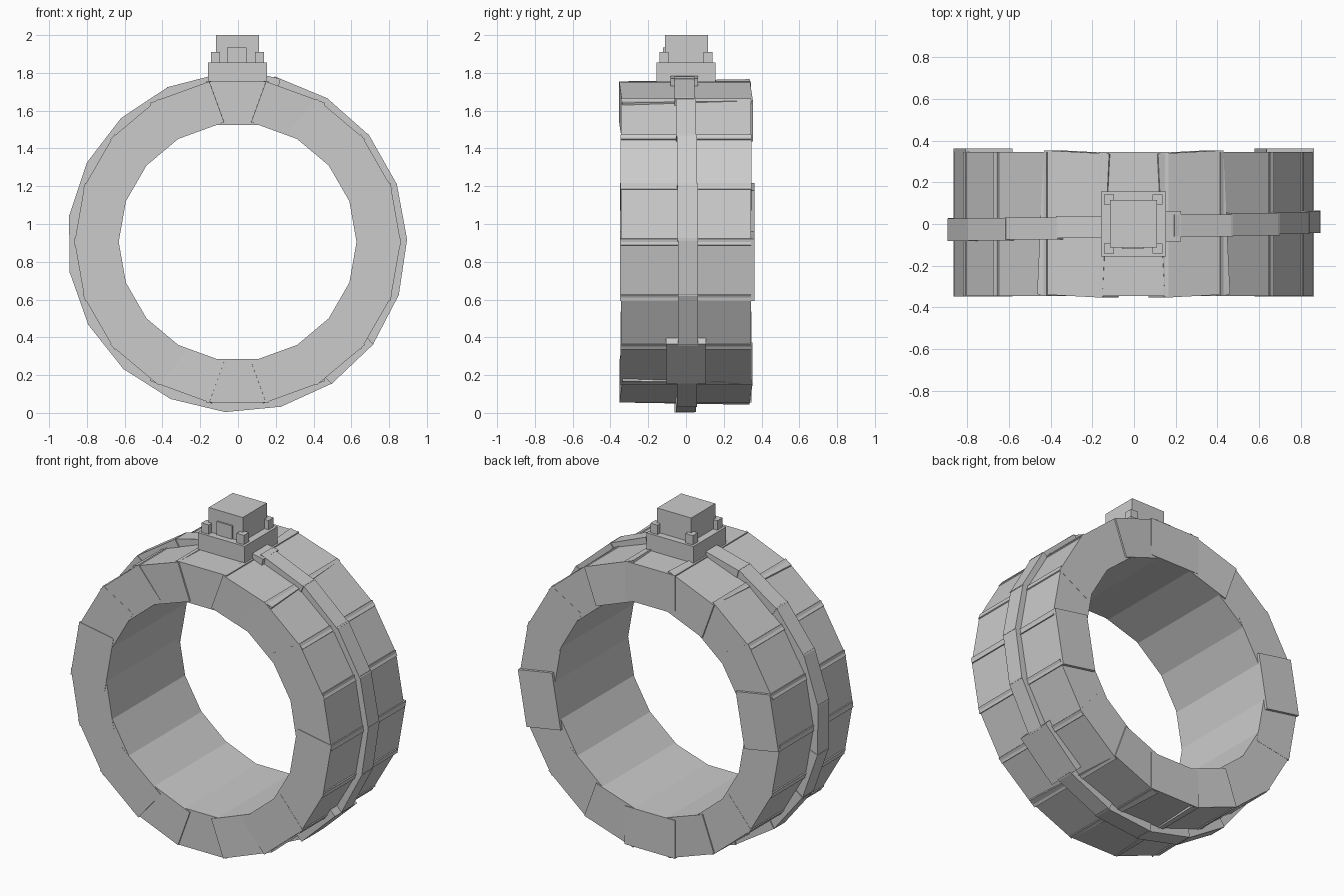
import bpy, bmesh, math
from mathutils import Matrix

if "Cube" in bpy.data.objects:
    bpy.data.objects.remove(bpy.data.objects["Cube"])

grey = bpy.data.materials.new("plain_grey")
grey.diffuse_color = (0.6, 0.6, 0.6, 1)
grey.use_nodes = True
grey.node_tree.nodes["Principled BSDF"].inputs["Base Color"].default_value = grey.diffuse_color


def finish(name, bm):
    me = bpy.data.meshes.new(name)
    bm.to_mesh(me)
    bm.free()
    me.materials.append(grey)
    ob = bpy.data.objects.new(name, me)
    bpy.context.collection.objects.link(ob)
    return ob


def add_box(bm, x0, x1, y0, y1, z0, z1, m=Matrix()):
    c = Matrix.Translation(((x0 + x1) / 2, (y0 + y1) / 2, (z0 + z1) / 2))
    s = Matrix.Diagonal((x1 - x0, y1 - y0, z1 - z0, 1))
    bmesh.ops.create_cube(bm, size=1, matrix=m @ c @ s)


def ring_frame(cx, cz, deg, yaw=0.0):
    # local x points outward, local z runs along the ring
    return (Matrix.Translation((cx, 0, cz))
            @ Matrix.Rotation(-math.radians(deg), 4, 'Y')
            @ Matrix.Rotation(yaw, 4, 'X'))


# Wide band: 18 overlapping blocks, whose corners form the ridges
bm = bmesh.new()
yaws = {70: 0.05, 110: -0.05, 250: 0.05, 290: -0.05}
for k in range(18):
    a = 10 + 20 * k
    y0, y1 = -0.345 - 0.001 * (k % 2), 0.345 + 0.001 * (k % 2)
    if a in (170, 350):
        y0, y1 = -0.349, 0.362
    add_box(bm, 0.62, 0.85, y0, y1, -0.167, 0.167,
            ring_frame(-0.002, 0.905, a, yaws.get(a, 0)))
finish("wide_band", bm)

# Narrow raised strap: 18 blocks, one of them a wide clasp
bm = bmesh.new()
for k in range(18):
    a = 77 - 19 * (k + 0.5)
    mid = -0.008 + 0.02 * math.sin(math.pi * k / 9)
    half = 0.105 if k == 6 else 0.053
    if k == 6:
        mid = 0
    add_box(bm, 0.835, 0.888, mid - half, mid + half, -0.153, 0.153,
            ring_frame(-0.005, 0.9025, a))
finish("narrow_strap", bm)

# Strap end beside the setting
bm = bmesh.new()
add_box(bm, 0.84, 0.892, -0.083, 0.063, -0.04, 0.04, ring_frame(0, 0.905, 78))
finish("strap_end", bm)

# Setting base
bm = bmesh.new()
add_box(bm, -0.158, 0.153, -0.156, 0.156, 1.74, 1.855)
finish("setting_base", bm)

# Square stone
bm = bmesh.new()
add_box(bm, -0.116, 0.11, -0.112, 0.116, 1.85, 2.0)
finish("square_stone", bm)

# Four corner prongs
bm = bmesh.new()
for sx in (-1, 1):
    for sy in (-1, 1):
        x, y = -0.003 + sx * 0.117, sy * 0.117
        add_box(bm, x - 0.024, x + 0.024, y - 0.024, y + 0.024, 1.85, 1.911)
finish("corner_prongs", bm)

# Small plate on the front of the stone
bm = bmesh.new()
add_box(bm, -0.058, 0.045, -0.121, -0.1, 1.85, 1.935)
finish("front_plate", bm)
